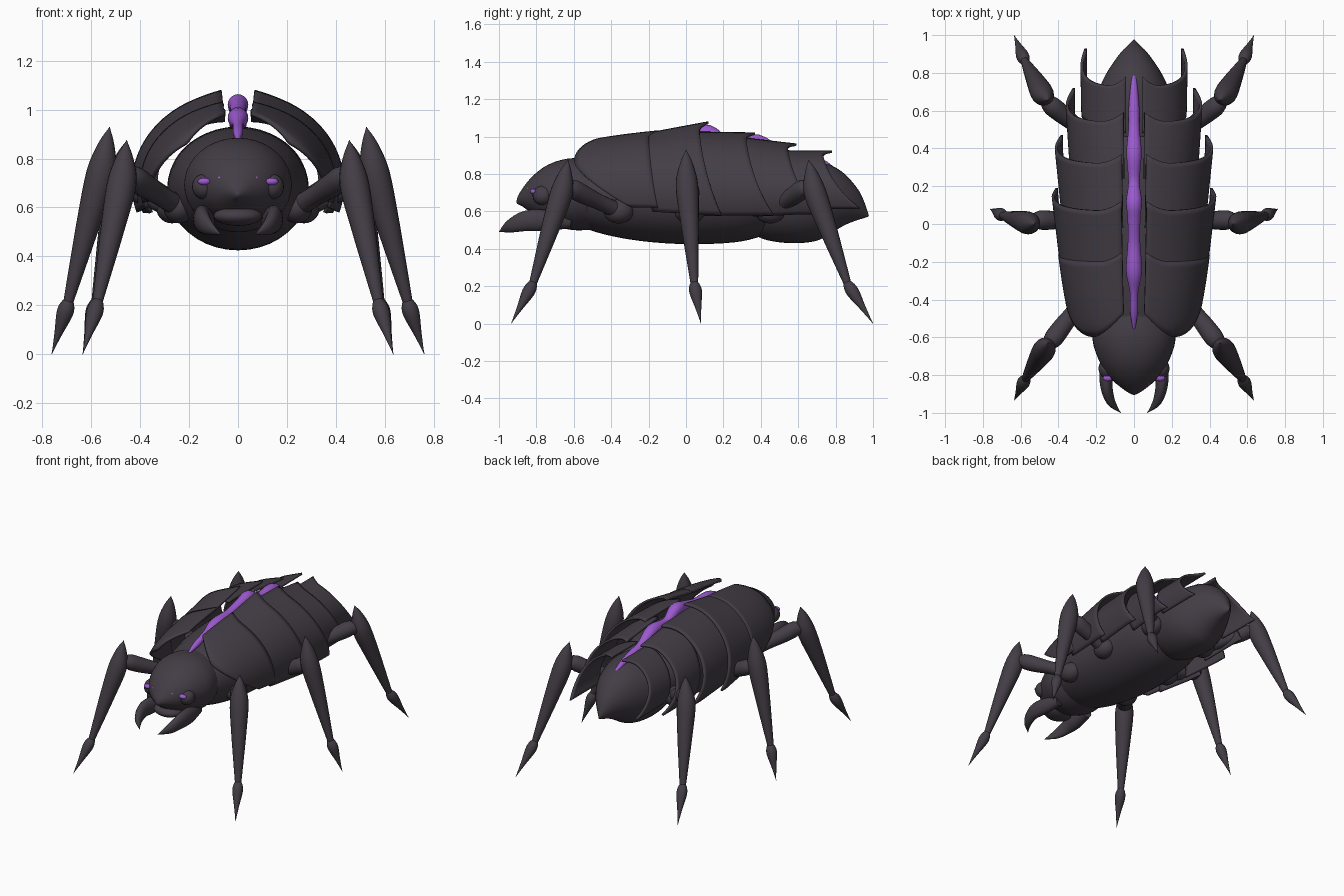
import bpy, bmesh, math
from mathutils import Vector

cube = bpy.data.objects.get("Cube")
if cube:
    bpy.data.objects.remove(cube)


def material(name, color):
    m = bpy.data.materials.new(name)
    m.use_nodes = True
    m.diffuse_color = (*color, 1)
    b = m.node_tree.nodes["Principled BSDF"]
    b.inputs["Base Color"].default_value = (*color, 1)
    b.inputs["Roughness"].default_value = 0.6
    return m


SHELL = material("dark shell", (0.056, 0.047, 0.06))
GLOW = material("violet", (0.33, 0.1, 0.62))


def finish(name, bm, mat, angle=50):
    bmesh.ops.recalc_face_normals(bm, faces=bm.faces)
    me = bpy.data.meshes.new(name)
    bm.to_mesh(me)
    bm.free()
    me.materials.append(mat)
    ob = bpy.data.objects.new(name, me)
    bpy.context.collection.objects.link(ob)
    bpy.ops.object.select_all(action='DESELECT')
    ob.select_set(True)
    bpy.context.view_layer.objects.active = ob
    bpy.ops.object.shade_smooth_by_angle(angle=math.radians(angle))
    return ob


def smooth_path(rows, steps):
    """Catmull-Rom through rows of numbers."""
    rows = [Vector(r) for r in rows]
    out = []
    for i in range(len(rows) - 1):
        a, b, c, d = (rows[max(i - 1, 0)], rows[i], rows[i + 1],
                      rows[min(i + 2, len(rows) - 1)])
        for k in range(steps):
            t = k / steps
            out.append(0.5 * (2 * b + (c - a) * t + (2 * a - 5 * b + 4 * c - d) * t * t
                              + (3 * b - a - 3 * c + d) * t ** 3))
    return out + [rows[-1]]


def tube(name, rows, mat=SHELL, side=1, ref=(0, 1, 0), sides=20, steps=4):
    """Loft through rows of x, y, z, half width, half height."""
    rows = [(r[0] * side, *r[1:4], r[-1]) for r in rows]
    path = smooth_path(rows, steps)
    pos = [Vector(p[:3]) for p in path]
    bm, rings = bmesh.new(), []
    for i, p in enumerate(path):
        t = (pos[min(i + 1, len(pos) - 1)] - pos[max(i - 1, 0)]).normalized()
        u = Vector(ref)
        u = (u - t * u.dot(t)).normalized()
        w = t.cross(u)
        ring = []
        for k in range(sides):
            a = math.tau * k / sides
            ring.append(bm.verts.new(pos[i] + u * math.cos(a) * max(p[3], 0.001)
                                     + w * math.sin(a) * max(p[4], 0.001)))
        rings.append(ring)
    for r, q in zip(rings, rings[1:]):
        for k in range(sides):
            bm.faces.new((r[k], r[(k + 1) % sides], q[(k + 1) % sides], q[k]))
    bm.faces.new(rings[0])
    bm.faces.new(rings[-1])
    return finish(name, bm, mat)


def torso(name, rows):
    """Loft along y through rows of y, half width, bottom, top."""
    return tube(name, [(0, y, (lo + hi) / 2, w, (hi - lo) / 2) for y, w, lo, hi in rows],
                ref=(1, 0, 0), sides=40, steps=6)


def ball(name, center, size, mat=SHELL):
    bm = bmesh.new()
    bmesh.ops.create_uvsphere(bm, u_segments=20, v_segments=12, radius=1)
    for v in bm.verts:
        v.co = Vector([c + s * k for c, s, k in zip(center, size, v.co)])
    return finish(name, bm, mat)


def plate(name, side, front, back, front_r, back_r, end, sweep, rounded=False):
    """Curved wing plate: arc from the spine down the flank, swept to the rear."""
    bm, grid = bmesh.new(), []
    nu, nv = 24, 12
    for i in range(nu + 1):
        u = i / nu
        a = math.radians(81 + (end - 81) * u)
        y1 = back + 0.05 * max(0, 1 - 5 * u) ** 2 + sweep * u ** 2.5
        if rounded:
            y0 = front + (0.12 * (1 - u / 0.4) ** 2 if u < 0.4 else 0.3 * ((u - 0.4) / 0.6) ** 2)
        else:
            y0 = front + 0.12 * u
        row = []
        for j in range(nv + 1):
            v = j / nv
            y = y0 + (y1 - y0) * v
            s = max(0, (y - front) / (back - front))
            s = s ** 0.5 if rounded else min(s, 1.2)
            rx, rz = (f + (b - f) * s for f, b in zip(front_r, back_r))
            row.append(bm.verts.new((side * rx * math.cos(a), y, 0.7 + rz * math.sin(a))))
        grid.append(row)
    for r, q in zip(grid, grid[1:]):
        for j in range(nv):
            bm.faces.new((r[j], r[j + 1], q[j + 1], q[j]))
    ob = finish(name, bm, SHELL)
    mod = ob.modifiers.new("thickness", 'SOLIDIFY')
    mod.thickness = 0.014
    mod.offset = 0


# Body and head
torso("thorax", [(-0.62, 0.1, 0.56, 0.75), (-0.55, 0.2, 0.51, 0.85), (-0.3, 0.27, 0.45, 0.91),
                 (0, 0.29, 0.425, 0.93), (0.3, 0.27, 0.44, 0.92), (0.5, 0.2, 0.5, 0.85)])
torso("abdomen", [(0.36, 0.16, 0.5, 0.84), (0.45, 0.21, 0.445, 0.87), (0.6, 0.22, 0.43, 0.88),
                  (0.75, 0.17, 0.455, 0.85), (0.87, 0.095, 0.51, 0.74), (0.975, 0, 0.57, 0.58)])
torso("head", [(-0.905, 0, 0.64, 0.65), (-0.87, 0.06, 0.61, 0.71), (-0.8, 0.14, 0.56, 0.79),
               (-0.7, 0.195, 0.52, 0.86), (-0.6, 0.22, 0.5, 0.885), (-0.48, 0.2, 0.5, 0.87)])
ball("lower_lip", (0, -0.78, 0.565), (0.1, 0.08, 0.04))

# Violet spine, swelling between the plates
tube("spine", [(0, -0.56, 0.875, 0.005), (0, -0.47, 0.905, 0.02), (0, -0.36, 0.94, 0.022),
               (0, -0.25, 0.965, 0.042), (0, -0.1, 0.98, 0.033), (0, 0.03, 1.01, 0.034),
               (0, 0.12, 1.02, 0.042), (0, 0.22, 0.97, 0.03), (0, 0.38, 0.972, 0.04),
               (0, 0.5, 0.91, 0.03), (0, 0.62, 0.885, 0.028), (0, 0.75, 0.85, 0.016),
               (0, 0.85, 0.765, 0.004)], GLOW, ref=(1, 0, 0))

# Leg points: knee peak, thigh, ankle, foot tip, hip and elbow
LEGS = {
    "front": ((0.455, -0.63, 0.875), (0.475, -0.665, 0.7), (0.575, -0.82, 0.21),
              (0.635, -0.935, 0), (0.24, -0.36, 0.6), (0.43, -0.61, 0.72)),
    "middle": ((0.525, 0, 0.93), (0.56, 0.005, 0.74), (0.695, 0.045, 0.21),
               (0.762, 0.08, 0), (0.27, 0.02, 0.6), (0.5, 0.02, 0.71)),
    "rear": ((0.455, 0.655, 0.875), (0.485, 0.69, 0.7), (0.58, 0.865, 0.21),
             (0.635, 1.0, 0), (0.22, 0.45, 0.6), (0.44, 0.63, 0.72)),
}

# Plates: front, back, front radii, back radii, end angle, sweep
PLATES = [(-0.595, -0.2, (0.285, 0.24), (0.39, 0.325), -14, 0.05, True),
          (-0.3, 0.07, (0.375, 0.3), (0.42, 0.37), -18, 0.12, False),
          (-0.02, 0.32, (0.37, 0.325), (0.405, 0.32), -22, 0.15, False),
          (0.24, 0.54, (0.33, 0.3), (0.35, 0.265), -26, 0.18, False),
          (0.48, 0.73, (0.27, 0.22), (0.275, 0.222), -22, 0.2, False)]

for side, word in ((1, "left"), (-1, "right")):
    for n, spec in enumerate(PLATES, 1):
        plate(f"{word}_back_plate_{n}", side, *spec)

    for key, points in LEGS.items():
        peak, thigh, ankle, tip, hip, elbow = (Vector(p) for p in points)

        def leg(part, *stations):
            tube(f"{word}_{key}_{part}", [(*p, r) for p, r in stations], side=side)

        leg("shin", (peak, 0), (peak.lerp(thigh, 0.4), 0.035), (thigh, 0.06),
            (thigh.lerp(ankle, 0.35), 0.05), (thigh.lerp(ankle, 0.75), 0.032), (ankle, 0.02))
        leg("foot", (ankle.lerp(tip, -0.08), 0.01), (ankle, 0.026),
            (ankle.lerp(tip, 0.2), 0.034), (ankle.lerp(tip, 0.6), 0.016), (tip, 0))
        leg("upper_leg", (hip, 0.045), (hip.lerp(elbow, 0.4), 0.042),
            (hip.lerp(elbow, 0.75), 0.05), (elbow, 0.05), (elbow.lerp(thigh, 0.7), 0.03))
        ball(f"{word}_{key}_hip", (hip.x * side, hip.y, hip.z), (0.065, 0.08, 0.065))

    # Face: eye mounds, eyes and curved jaws
    ball(f"{word}_eye_mound", (side * 0.14, -0.765, 0.685), (0.048, 0.055, 0.052))
    ball(f"{word}_large_eye", (side * 0.138, -0.815, 0.706), (0.027, 0.018, 0.015), GLOW)
    ball(f"{word}_small_eye", (side * 0.072, -0.835, 0.72), (0.013, 0.016, 0.012), GLOW)
    tube(f"{word}_jaw", [(0.12, -0.62, 0.54, 0.03, 0.03), (0.14, -0.74, 0.55, 0.04, 0.055),
                         (0.147, -0.85, 0.55, 0.033, 0.055), (0.122, -0.94, 0.52, 0.023, 0.035),
                         (0.07, -1.0, 0.49, 0, 0)], side=side, ref=(1, 0, 0))
